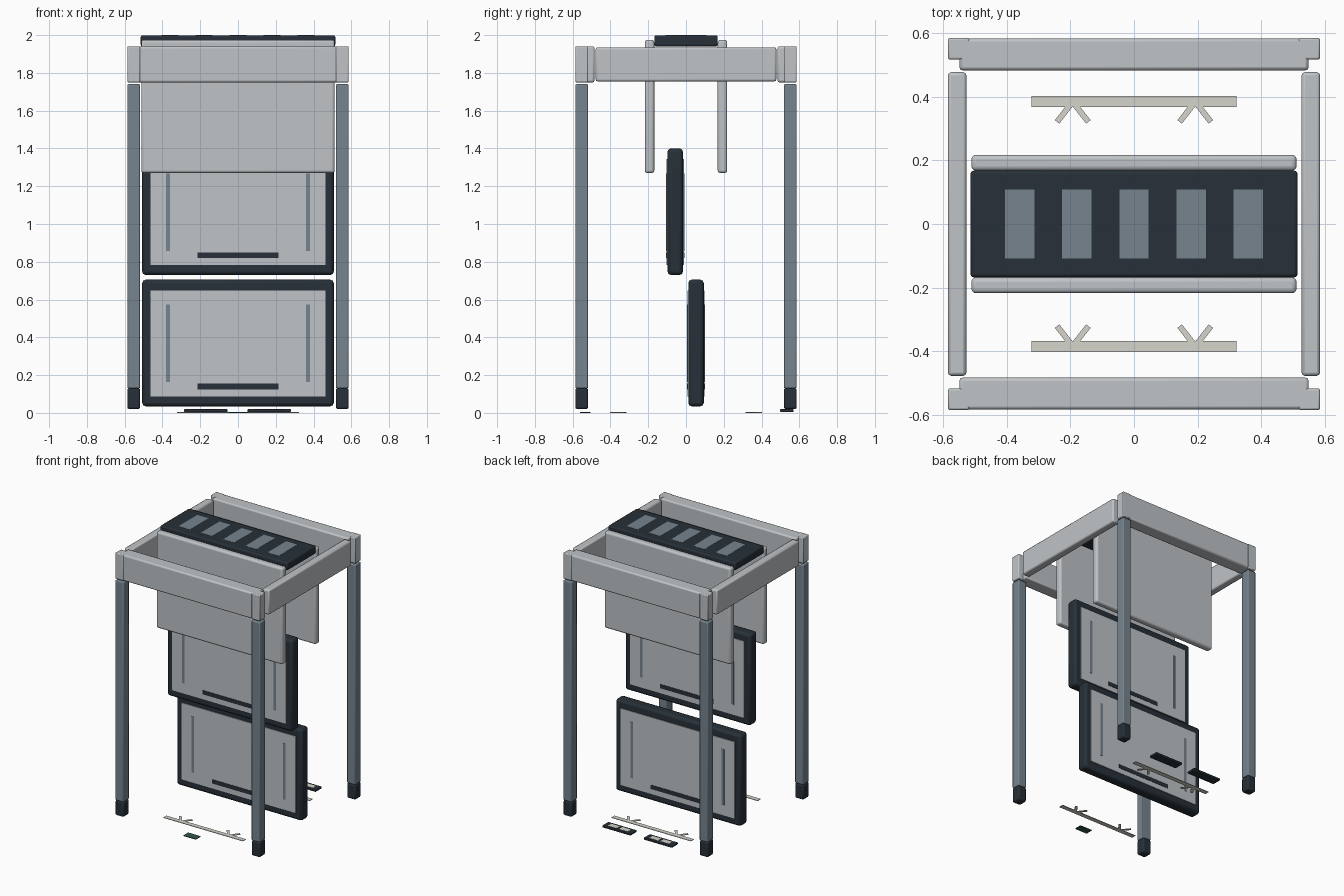
import bpy, math

if "Cube" in bpy.data.objects:
    bpy.data.objects.remove(bpy.data.objects["Cube"])


def mat(name, r, g, b):
    m = bpy.data.materials.new(name)
    m.diffuse_color = (r, g, b, 1)
    m.use_nodes = True
    m.node_tree.nodes["Principled BSDF"].inputs["Base Color"].default_value = m.diffuse_color
    return m


DARK = mat("dark_trim", 0.02, 0.03, 0.04)
STEEL = mat("blue_grey", 0.18, 0.23, 0.27)
LIGHT = mat("light_panel", 0.52, 0.55, 0.57)
PAINT = mat("floor_paint", 0.66, 0.66, 0.6)
GREEN = mat("dark_green", 0.03, 0.1, 0.08)


def box(name, x, y, z, m, bevel=0.0, segments=2):
    """Box from (min, max) ranges, with optional rounded edges."""
    bpy.ops.mesh.primitive_cube_add(size=1, location=(sum(x) / 2, sum(y) / 2, sum(z) / 2))
    o = bpy.context.object
    o.name = name
    o.scale = (x[1] - x[0], y[1] - y[0], z[1] - z[0])
    bpy.ops.object.transform_apply(location=False, rotation=False, scale=True)
    o.data.materials.append(m)
    if bevel:
        b = o.modifiers.new("bevel", "BEVEL")
        b.width = bevel
        b.segments = segments
        bpy.ops.object.shade_smooth_by_angle(angle=math.radians(30))
    return o


def span(c, half):
    return (c - half, c + half)


# Four legs with dark feet, and frame corner blocks
for sx in (-1, 1):
    for sy in (-1, 1):
        x, y = span(sx * 0.552, 0.034), span(sy * 0.552, 0.034)
        box("leg", x, y, (0.13, 1.74), STEEL, 0.007)
        box("foot", x, y, (0.02, 0.13), DARK, 0.01)
        box("frame_corner", x, y, (1.75, 1.94), LIGHT, 0.006)

# Top frame beams and the two hanging fascia panels
for s in (-1, 1):
    box("long_beam", (-0.55, 0.55), span(s * 0.534, 0.05), (1.75, 1.94), LIGHT, 0.01)
    box("side_beam", span(s * 0.557, 0.029), (-0.478, 0.478), (1.755, 1.935), LIGHT, 0.01)
    box("fascia_panel", (-0.512, 0.512), span(s * 0.193, 0.025), (1.27, 1.975), LIGHT, 0.014, 3)

# Dark head unit with five inset windows
box("head_unit", (-0.515, 0.515), (-0.168, 0.168), (1.94, 1.999), DARK, 0.01)
for i in range(-2, 3):
    box("head_window", span(i * 0.18, 0.046), (-0.108, 0.108), (1.99, 2.0), STEEL)

# Two offset sliding doors, detailed on both faces
for name, y, z in (("upper", -0.057, 0.73), ("lower", 0.053, 0.035)):
    box(name + "_door_frame", (-0.507, 0.507), span(y, 0.041), (z, z + 0.67), DARK, 0.018)
    box(name + "_door_panel", (-0.462, 0.462), span(y, 0.046), (z + 0.053, z + 0.614), LIGHT)
    box(name + "_door_handle", (-0.215, 0.215), span(y, 0.048), (z + 0.09, z + 0.12), DARK)
    for s in (-1, 1):
        box(name + "_door_strip", span(s * 0.37, 0.01), span(y, 0.048), (z + 0.128, z + 0.538), STEEL)

# Floor lines with chevron arrows front and back
for s in (-1, 1):
    box("floor_line", (-0.322, 0.322), span(s * 0.386, 0.017), (0, 0.004), PAINT)
    for cx in (-0.193, 0.193):
        for k in (-1, 1):
            arm = box("chevron_arm", (-0.036, 0.036), (-0.009, 0.009), (0, 0.004), PAINT)
            arm.location = (cx + k * 0.027, s * 0.35, 0.002)
            arm.rotation_euler.z = -s * k * math.radians(52)

# Rear floor pads with light inserts, and a small front marker
for cx in (-0.17, 0.165):
    box("floor_pad", span(cx, 0.115), (0.498, 0.57), (0.005, 0.02), DARK, 0.004)
    for k in (-1, 1):
        box("pad_insert", span(cx + k * 0.045, 0.035), (0.515, 0.553), (0.015, 0.021), PAINT)
box("front_marker", (-0.05, 0.05), (-0.56, -0.505), (0, 0.005), GREEN)
